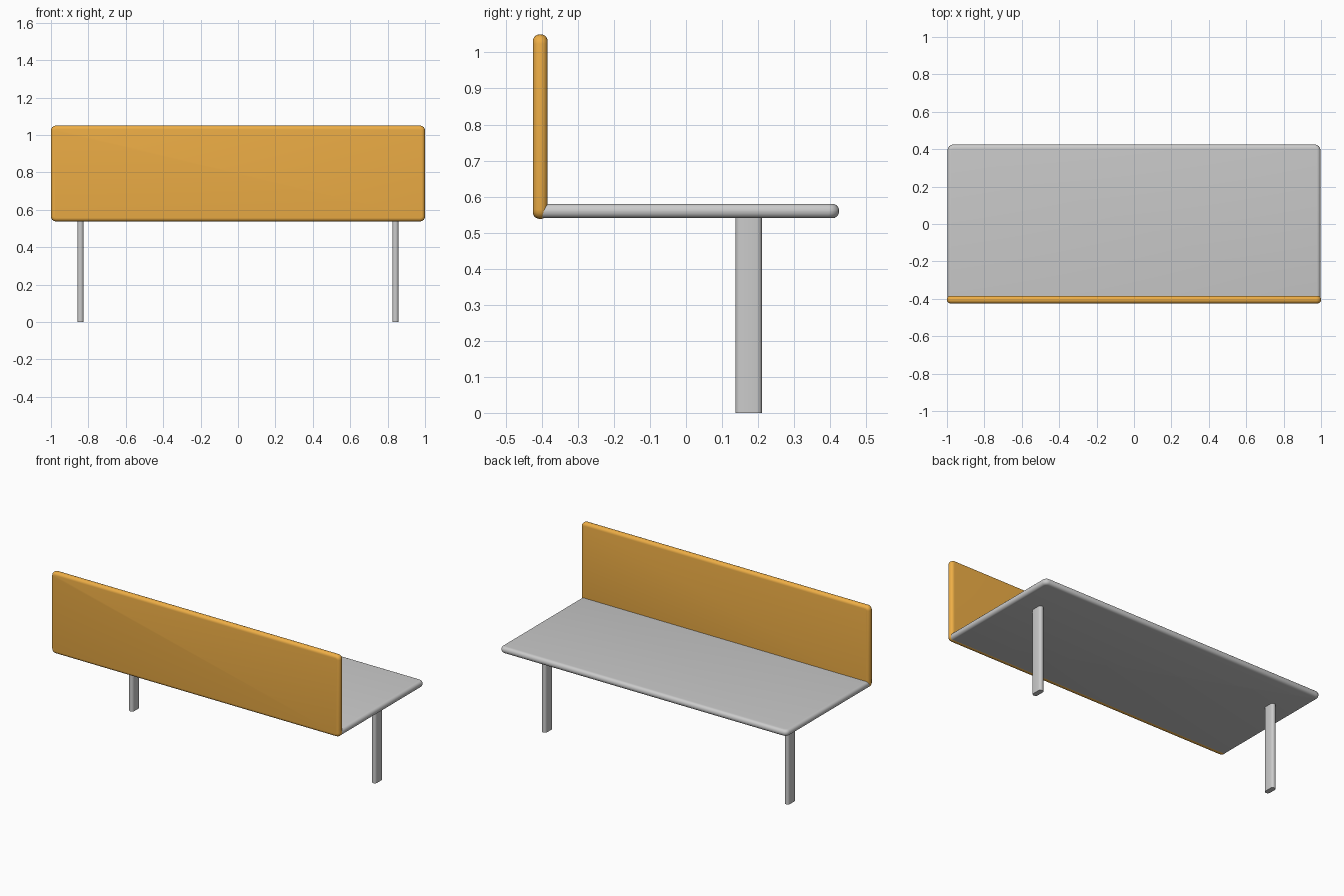
import bpy, bmesh, math

if "Cube" in bpy.data.objects:
    bpy.data.objects.remove(bpy.data.objects["Cube"])


def rounded_outline(u0, u1, v0, v1, radii, n=4):
    # Corner order: lower left, lower right, upper right, upper left
    pts = []
    corners = [(u0, v0, 1, 1, 180), (u1, v0, -1, 1, 270),
               (u1, v1, -1, -1, 0), (u0, v1, 1, -1, 90)]
    for (u, v, su, sv, start), r in zip(corners, radii):
        if r == 0:
            pts.append((u, v))
            continue
        for i in range(n + 1):
            a = math.radians(start + 90 * i / n)
            pts.append((u + su * r + r * math.cos(a), v + sv * r + r * math.sin(a)))
    return pts


def prism(name, base, offset, bevel=0.0, color=None):
    bm = bmesh.new()
    face = bm.faces.new([bm.verts.new(p) for p in base])
    ext = bmesh.ops.extrude_face_region(bm, geom=[face], use_keep_orig=True)
    top = [g for g in ext["geom"] if isinstance(g, bmesh.types.BMVert)]
    bmesh.ops.translate(bm, verts=top, vec=offset)
    bmesh.ops.recalc_face_normals(bm, faces=bm.faces[:])
    if bevel:
        edges = [e for e in bm.edges if e.calc_face_angle(0) > math.radians(40)]
        bmesh.ops.bevel(bm, geom=edges, offset=bevel, segments=5, profile=0.5,
                        affect='EDGES', clamp_overlap=True)
    me = bpy.data.meshes.new(name)
    bm.to_mesh(me)
    bm.free()
    ob = bpy.data.objects.new(name, me)
    bpy.context.collection.objects.link(ob)
    if color:
        mat = bpy.data.materials.new(name + "_color")
        mat.diffuse_color = color
        mat.use_nodes = True
        mat.node_tree.nodes["Principled BSDF"].inputs["Base Color"].default_value = mat.diffuse_color
        me.materials.append(mat)
    bpy.ops.object.select_all(action='DESELECT')
    ob.select_set(True)
    bpy.context.view_layer.objects.active = ob
    bpy.ops.object.shade_smooth_by_angle(angle=math.radians(40))
    return ob


# Seat slab: rounded front corners, its rear edge tucked into the back panel
outline = rounded_outline(-0.997, 0.997, -0.415, 0.425, (0, 0, 0.03, 0.03))
prism("seat", [(x, y, 0.54) for x, y in outline], (0, 0, 0.04), bevel=0.019)

# Upright back panel
outline = rounded_outline(-1, 1, 0.538, 1.05, (0.026,) * 4)
prism("back_panel", [(x, -0.425, z) for x, z in outline], (0, 0.041, 0),
      bevel=0.019, color=(0.85, 0.42, 0.06, 1))

# Two flat legs with rounded edges
for side, label in ((-1, "left"), (1, "right")):
    x = side * 0.842
    outline = rounded_outline(x - 0.016, x + 0.016, 0.137, 0.211, (0.015,) * 4)
    prism(label + "_leg", [(u, v, 0) for u, v in outline], (0, 0, 0.55))
